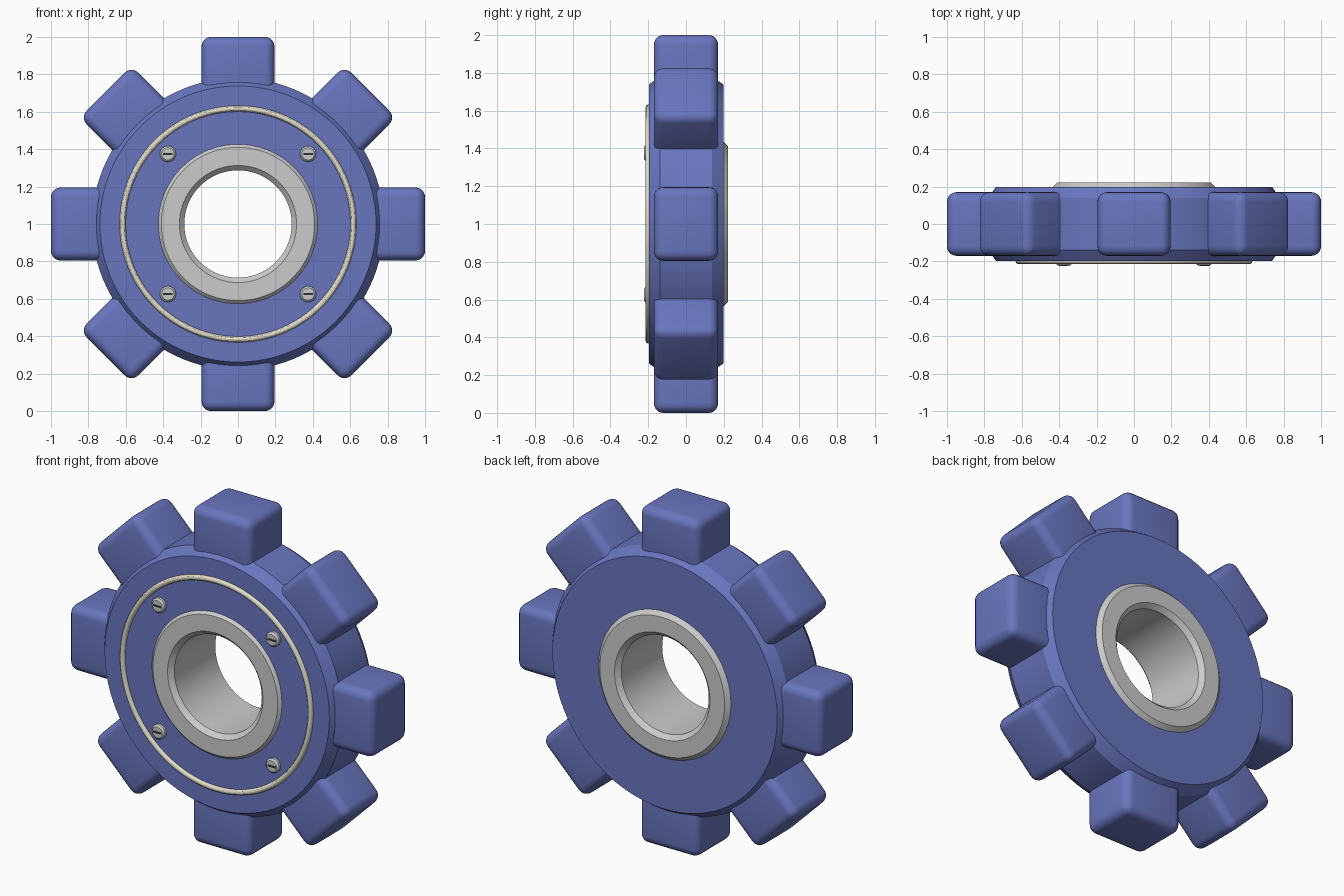
import bpy, bmesh, math
from mathutils import Matrix, Vector

if "Cube" in bpy.data.objects:
    bpy.data.objects.remove(bpy.data.objects["Cube"])

CENTRE = Vector((0, 0, 1))


def material(name, colour):
    m = bpy.data.materials.new(name)
    m.diffuse_color = (*colour, 1)
    m.use_nodes = True
    m.node_tree.nodes["Principled BSDF"].inputs["Base Color"].default_value = m.diffuse_color
    return m


blue = material("blue_paint", (0.14, 0.18, 0.52))
cream = material("cream", (0.75, 0.71, 0.58))
dark = material("dark_slot", (0.03, 0.03, 0.03))


def finish(bm, name, mat=None):
    bmesh.ops.recalc_face_normals(bm, faces=bm.faces)
    me = bpy.data.meshes.new(name)
    bm.to_mesh(me)
    bm.free()
    ob = bpy.data.objects.new(name, me)
    bpy.context.collection.objects.link(ob)
    if mat:
        me.materials.append(mat)
    bpy.ops.object.select_all(action='DESELECT')
    ob.select_set(True)
    bpy.context.view_layer.objects.active = ob
    bpy.ops.object.shade_smooth_by_angle(angle=math.radians(30))
    return ob


def lathe(name, profile, mat=None, centre=CENTRE, sides=96, closed=True):
    """Spin (radius, y) points around the y axis."""
    bm = bmesh.new()
    rings = []
    for i in range(sides):
        a = 2 * math.pi * i / sides
        rings.append([bm.verts.new(centre + Vector((r * math.cos(a), y, r * math.sin(a))))
                      for r, y in profile])
    n = len(profile)
    for i in range(sides):
        p, q = rings[i], rings[(i + 1) % sides]
        for j in range(n if closed else n - 1):
            k = (j + 1) % n
            bm.faces.new((p[j], p[k], q[k], q[j]))
    if not closed:
        bm.faces.new([ring[0] for ring in rings])
        bm.faces.new([ring[-1] for ring in rings])
    return finish(bm, name, mat)


def box(name, size, place, mat, bevel=0):
    bm = bmesh.new()
    bmesh.ops.create_cube(bm, size=1, matrix=Matrix.Diagonal((*size, 1)))
    if bevel:
        bmesh.ops.bevel(bm, geom=bm.edges[:], offset=bevel, segments=5,
                        profile=0.5, affect='EDGES')
    bmesh.ops.transform(bm, matrix=place, verts=bm.verts)
    return finish(bm, name, mat)


# Wheel body with chamfered rims
lathe("wheel_body", [(0.42, -0.197), (0.738, -0.197), (0.78, -0.138),
                     (0.78, 0.138), (0.738, 0.199), (0.42, 0.199)], blue)

# Hub sleeve with chamfered rims and open bore
lathe("hub", [(0.287, -0.187), (0.313, -0.213), (0.410, -0.213), (0.436, -0.187),
              (0.436, 0.197), (0.410, 0.223), (0.313, 0.223), (0.287, 0.197)])

# Thin raised ring on the front face
tube = [(0.617 + 0.016 * math.cos(t * math.pi / 6), -0.198 + 0.016 * math.sin(t * math.pi / 6))
        for t in range(12)]
lathe("trim_ring", tube, cream)

# Eight rounded teeth
for i in range(8):
    place = (Matrix.Translation(CENTRE) @ Matrix.Rotation(i * math.pi / 4, 4, 'Y')
             @ Matrix.Translation((0, 0, 0.825)))
    box(f"tooth_{i + 1}", (0.39, 0.34, 0.35), place, blue, bevel=0.05)

# Four slotted screws
for sx in (-1, 1):
    for sz in (-1, 1):
        c = CENTRE + Vector((0.375 * sx, 0, 0.375 * sz))
        tag = ("left" if sx < 0 else "right") + ("_lower" if sz < 0 else "_upper")
        lathe(f"screw_{tag}", [(0.043, -0.19), (0.043, -0.212), (0.033, -0.222)],
              None, c, 32, closed=False)
        box(f"screw_slot_{tag}", (0.052, 0.012, 0.011),
            Matrix.Translation(c + Vector((0, -0.2175, 0))), dark)
